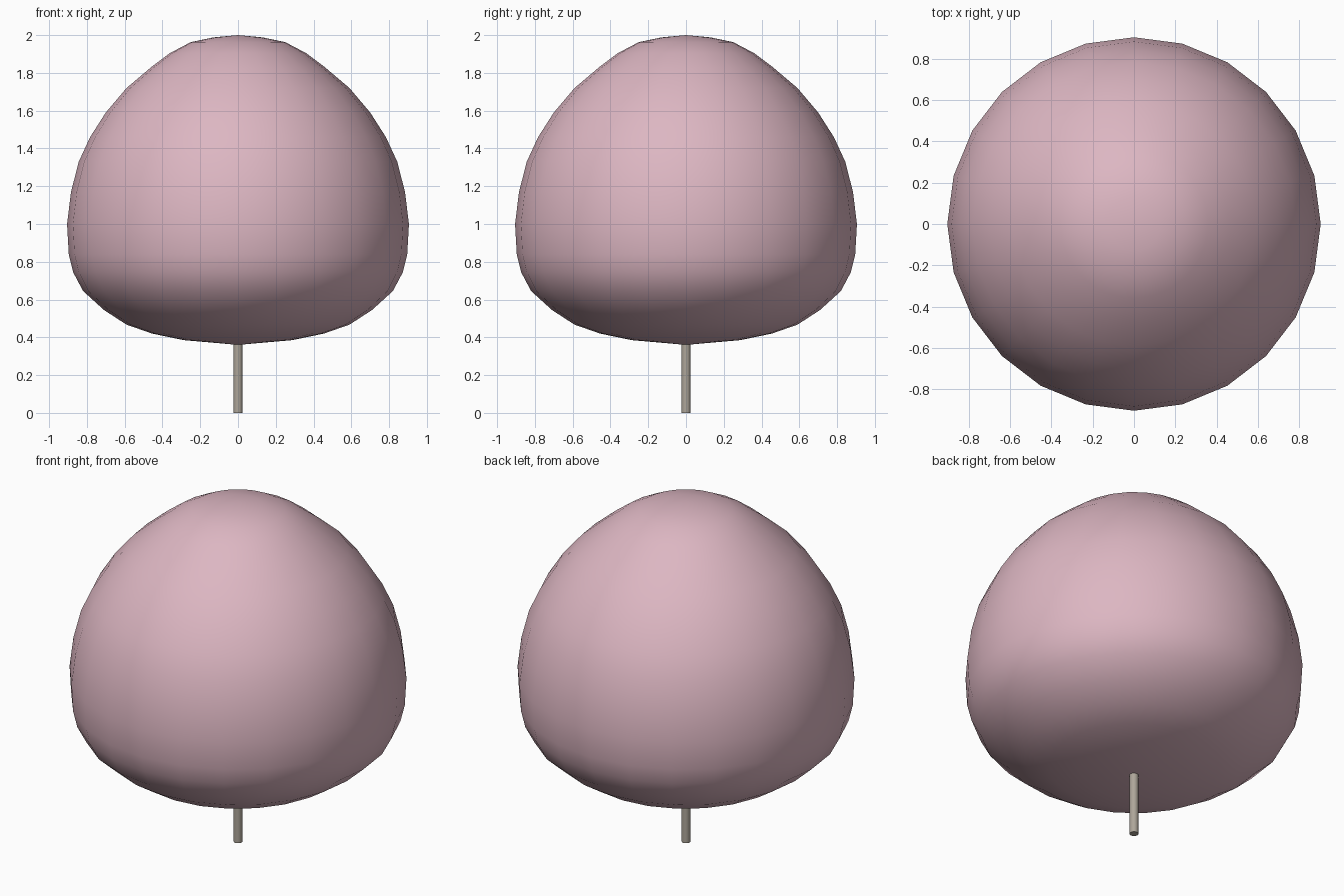
import bpy, bmesh, math

if "Cube" in bpy.data.objects:
    bpy.data.objects.remove(bpy.data.objects["Cube"])


def material(name, rgb):
    m = bpy.data.materials.new(name)
    m.diffuse_color = (*rgb, 1)
    m.use_nodes = True
    m.node_tree.nodes["Principled BSDF"].inputs["Base Color"].default_value = m.diffuse_color
    return m


def lathe(name, profile, sides, mat, angle):
    """Revolve (radius, z) points round z; radius 0 closes to a single pole."""
    bm = bmesh.new()
    rings = []
    for r, z in profile:
        if r == 0:
            rings.append([bm.verts.new((0, 0, z))] * sides)
        else:
            rings.append([bm.verts.new((r * math.cos(math.tau * i / sides),
                                        r * math.sin(math.tau * i / sides), z))
                          for i in range(sides)])
    for a, b in zip(rings, rings[1:]):
        for i in range(sides):
            j = (i + 1) % sides
            corners = list(dict.fromkeys((a[i], a[j], b[j], b[i])))
            bm.faces.new(corners)
    bmesh.ops.recalc_face_normals(bm, faces=bm.faces)
    mesh = bpy.data.meshes.new(name)
    bm.to_mesh(mesh)
    bm.free()
    mesh.materials.append(mat)
    ob = bpy.data.objects.new(name, mesh)
    bpy.context.collection.objects.link(ob)
    bpy.ops.object.select_all(action='DESELECT')
    ob.select_set(True)
    bpy.context.view_layer.objects.active = ob
    bpy.ops.object.shade_smooth_by_angle(angle=math.radians(angle))
    return ob


pink = material("blossom_pink", (0.72, 0.47, 0.54))
bark = material("bark_grey", (0.42, 0.38, 0.32))

# Foliage: rounded dome with a flatter underside
crown = [(0, 0.36), (0.286, 0.385), (0.455, 0.42), (0.59, 0.467), (0.71, 0.545),
         (0.82, 0.645), (0.873, 0.745), (0.896, 0.84), (0.905, 1.0),
         (0.884, 1.17), (0.843, 1.33), (0.783, 1.46), (0.70, 1.59),
         (0.59, 1.72), (0.46, 1.83), (0.36, 1.905), (0.25, 1.963),
         (0.13, 1.988), (0, 2.0)]
lathe("tree_crown", crown, 24, pink, 60)

# Thin trunk running up into the foliage
lathe("tree_trunk", [(0, 0), (0.024, 0), (0.024, 0.45), (0, 0.45)], 12, bark, 40)
